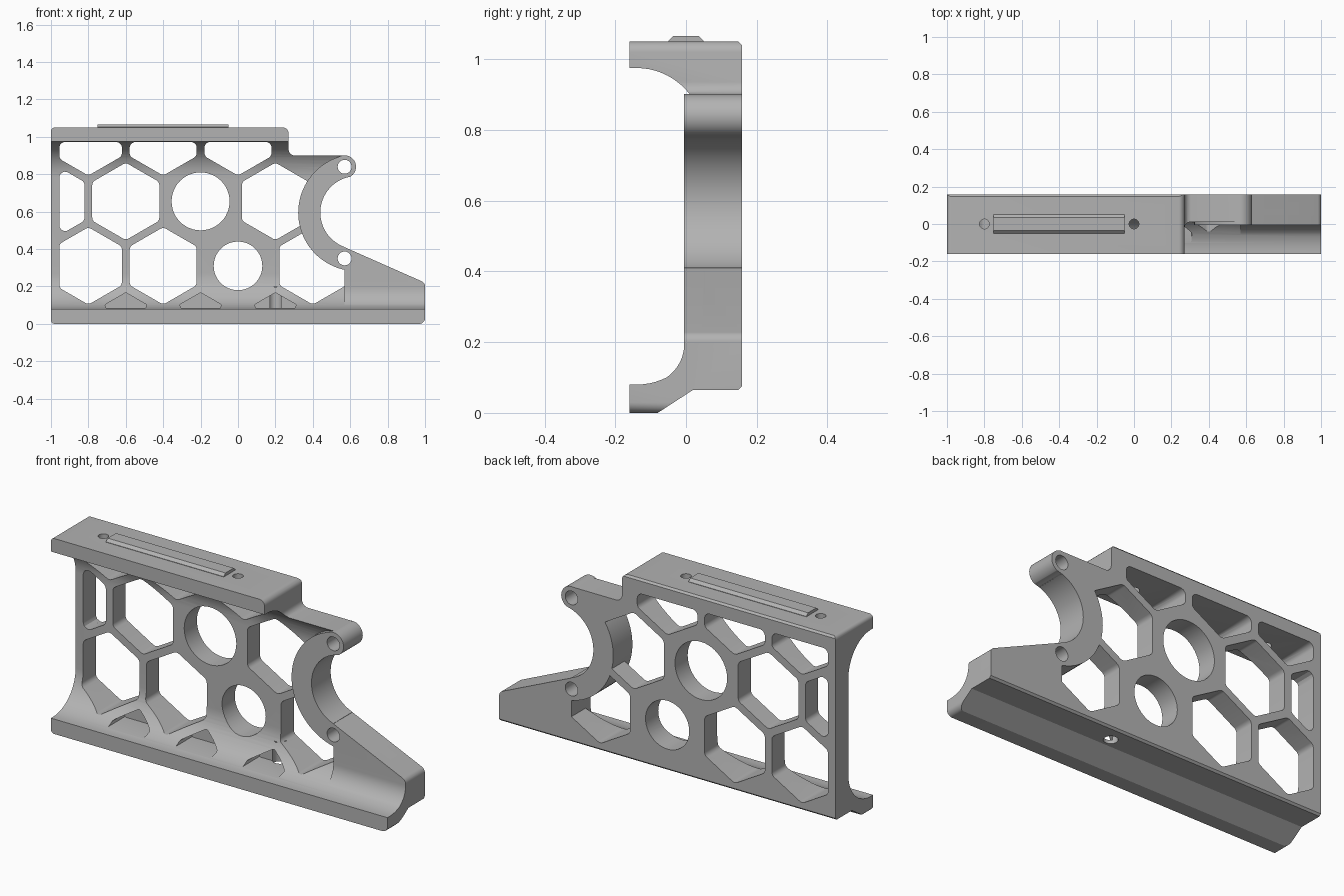
import bpy, bmesh, math
from mathutils import Vector

cube = bpy.data.objects.get("Cube")
if cube:
    bpy.data.objects.remove(cube, do_unlink=True)

grey = bpy.data.materials.new("plain grey")
grey.use_nodes = True
COLOR = (0.45, 0.45, 0.45, 1)
grey.diffuse_color = COLOR
grey.node_tree.nodes["Principled BSDF"].inputs["Base Color"].default_value = COLOR

BACK, WEB, THICK = 0.158, 0.05, -0.005   # depth of back, thin web front, thick front


def arc(cx, cy, r, a0, a1, n=16):
    angles = [math.radians(a0 + (a1 - a0) * i / n) for i in range(n + 1)]
    return [(cx + r * math.cos(a), cy + r * math.sin(a)) for a in angles]


def circle(cx, cy, r, n=48):
    return arc(cx, cy, r, 0, 360, n)[:-1]


def rounded(points, n=5):
    """Round every corner (x, y, radius) of a polygon."""
    out = []
    for i, (x, y, r) in enumerate(points):
        p = Vector((x, y))
        a = (Vector(points[i - 1][:2]) - p).normalized()
        b = (Vector(points[(i + 1) % len(points)][:2]) - p).normalized()
        if r == 0:
            out.append((x, y))
            continue
        half = a.angle(b) / 2
        center = p + (a + b).normalized() * r / math.sin(half)
        start = p + a * r / math.tan(half) - center
        end = p + b * r / math.tan(half) - center
        for k in range(n + 1):
            out.append(tuple(center + start.lerp(end, k / n).normalized() * r))
    return out


def clip(points, axis, limit, sign):
    """Keep the part of a polygon with sign * coordinate >= sign * limit."""
    out = []
    for i, p in enumerate(points):
        q = points[(i + 1) % len(points)]
        dp, dq = sign * (p[axis] - limit), sign * (q[axis] - limit)
        if dp >= 0:
            out.append(p)
        if dp * dq < 0:
            t = dp / (dp - dq)
            out.append((p[0] + (q[0] - p[0]) * t, p[1] + (q[1] - p[1]) * t))
    return out


def prism(name, points, axis, lo, hi):
    """Extrude a flat outline along x (yz outline), y (xz) or z (xy)."""
    place = {"x": lambda p: (lo, p[0], p[1]),
             "y": lambda p: (p[0], lo, p[1]),
             "z": lambda p: (p[0], p[1], lo)}[axis]
    bm = bmesh.new()
    face = bm.faces.new([bm.verts.new(place(p)) for p in points])
    new = bmesh.ops.extrude_face_region(bm, geom=[face])["geom"]
    shift = Vector([(hi - lo) * (axis == c) for c in "xyz"])
    bmesh.ops.translate(bm, vec=shift, verts=[v for v in new if isinstance(v, bmesh.types.BMVert)])
    bmesh.ops.recalc_face_normals(bm, faces=bm.faces)
    mesh = bpy.data.meshes.new(name)
    bm.to_mesh(mesh)
    bm.free()
    mesh.materials.append(grey)
    obj = bpy.data.objects.new(name, mesh)
    bpy.context.collection.objects.link(obj)
    return obj


def combine(target, tool, operation):
    mod = target.modifiers.new(operation.lower(), "BOOLEAN")
    mod.object, mod.operation, mod.solver = tool, operation, "EXACT"
    bpy.context.view_layer.objects.active = target
    bpy.ops.object.modifier_apply(modifier=mod.name)
    bpy.data.objects.remove(tool, do_unlink=True)


# Side section: lower lip, chamfered underside, back, top shelf, coved front
underside = [(-0.16, 0), (-0.08, 0), (0.02, 0.065), (BACK - 0.01, 0.065), (BACK, 0.075)]
section = (underside + [(BACK, 1.04), (BACK - 0.01, 1.05), (-0.16, 1.05), (-0.16, 0.975)]
           + arc(-0.14, 0.785, 0.19, 90, 0) + arc(-0.14, 0.27, 0.19, 0, -90) + [(-0.16, 0.08)])
frame = prism("frame", section, "x", -1.1, 1.1)
outline = [(-1, 0, 0.02), (1, 0, 0.03), (1, 0.22, 0.03), (0.57, 0.41, 0), (0.57, 0.9, 0),
           (0.27, 0.9, 0.035), (0.27, 1.05, 0.03), (-1, 1.05, 0.02)]
combine(frame, prism("outline", rounded(outline), "y", -0.3, 0.3), "INTERSECT")


# Honeycomb windows through the web
def hexagon(cx, cz, r=0.207):
    return [(cx + r * math.sin(math.radians(60 * i)), cz + r * math.cos(math.radians(60 * i)))
            for i in range(6)]


def window(points, radius=0.03):
    return rounded([(x, z, radius) for x, z in points])


ROWS = [(1.0, (-0.8, -0.4, 0.0)), (0.655, (-1.0, -0.6, 0.2)), (0.31, (-0.8, -0.4, 0.4))]
for cz, centers in ROWS:
    for cx in centers:
        shape = clip(clip(hexagon(cx, cz), 0, -0.955, 1), 1, 0.972, -1)
        combine(frame, prism("window", window(shape), "y", -0.4, 0.4), "DIFFERENCE")
for cx, cz, r in ((-0.2, 0.655, 0.155), (0.0, 0.31, 0.13)):
    combine(frame, prism("round_window", circle(cx, cz, r), "y", -0.4, 0.4), "DIFFERENCE")

# Shallow pockets in the lower cove
for cx in (-0.6, -0.2, 0.2):
    shape = clip(hexagon(cx, -0.04), 1, 0.084, 1)
    combine(frame, prism("pocket", window(shape, 0.012), "y", -0.3, WEB), "DIFFERENCE")

# Thick tail with its own cove
tail_section = (underside + [(BACK, 0.5), (THICK, 0.5)]
                + arc(-0.12, 0.195, 0.115, 0, -90) + [(-0.16, 0.08)])
tail = prism("tail", tail_section, "x", 0.57, 1.1)
tail_outline = [(0.5, 0, 0), (1, 0, 0.03), (1, 0.22, 0.03), (0.57, 0.41, 0), (0.5, 0.41, 0)]
combine(tail, prism("tail_outline", rounded(tail_outline), "y", -0.3, 0.3), "INTERSECT")
combine(frame, tail, "UNION")

# Thick clamp arc and the boss at its upper end
CX, CZ = 0.635, 0.595
combine(frame, prism("clamp_arc", arc(CX, CZ, 0.313, 102, 258, 40), "y", THICK, BACK), "UNION")
combine(frame, prism("boss", circle(0.57, 0.84, 0.061), "y", THICK, BACK), "UNION")
combine(frame, prism("clamp_bore", circle(CX, CZ, 0.195, 64), "y", -0.4, 0.4), "DIFFERENCE")
for cz in (0.84, 0.35):
    combine(frame, prism("bolt_hole", circle(0.57, cz, 0.037), "y", -0.4, 0.4), "DIFFERENCE")

# Screw holes in the shelf and in the underside
for cx in (-0.8, 0.0):
    combine(frame, prism("shelf_hole", circle(cx, 0, 0.026, 32), "z", 0.86, 1.2), "DIFFERENCE")
combine(frame, prism("base_hole", circle(0.2, 0.07, 0.035, 32), "z", -0.1, 0.2), "DIFFERENCE")

# Raised key with sloped sides on the shelf
key = prism("shelf_key", [(-0.05, 1.045), (0.05, 1.045), (0.05, 1.052), (0.035, 1.066),
                          (-0.035, 1.066), (-0.05, 1.052)], "x", -0.75, -0.05)

for obj in (frame, key):
    bpy.ops.object.select_all(action="DESELECT")
    obj.select_set(True)
    bpy.context.view_layer.objects.active = obj
    bpy.ops.object.shade_smooth_by_angle(angle=math.radians(25))
